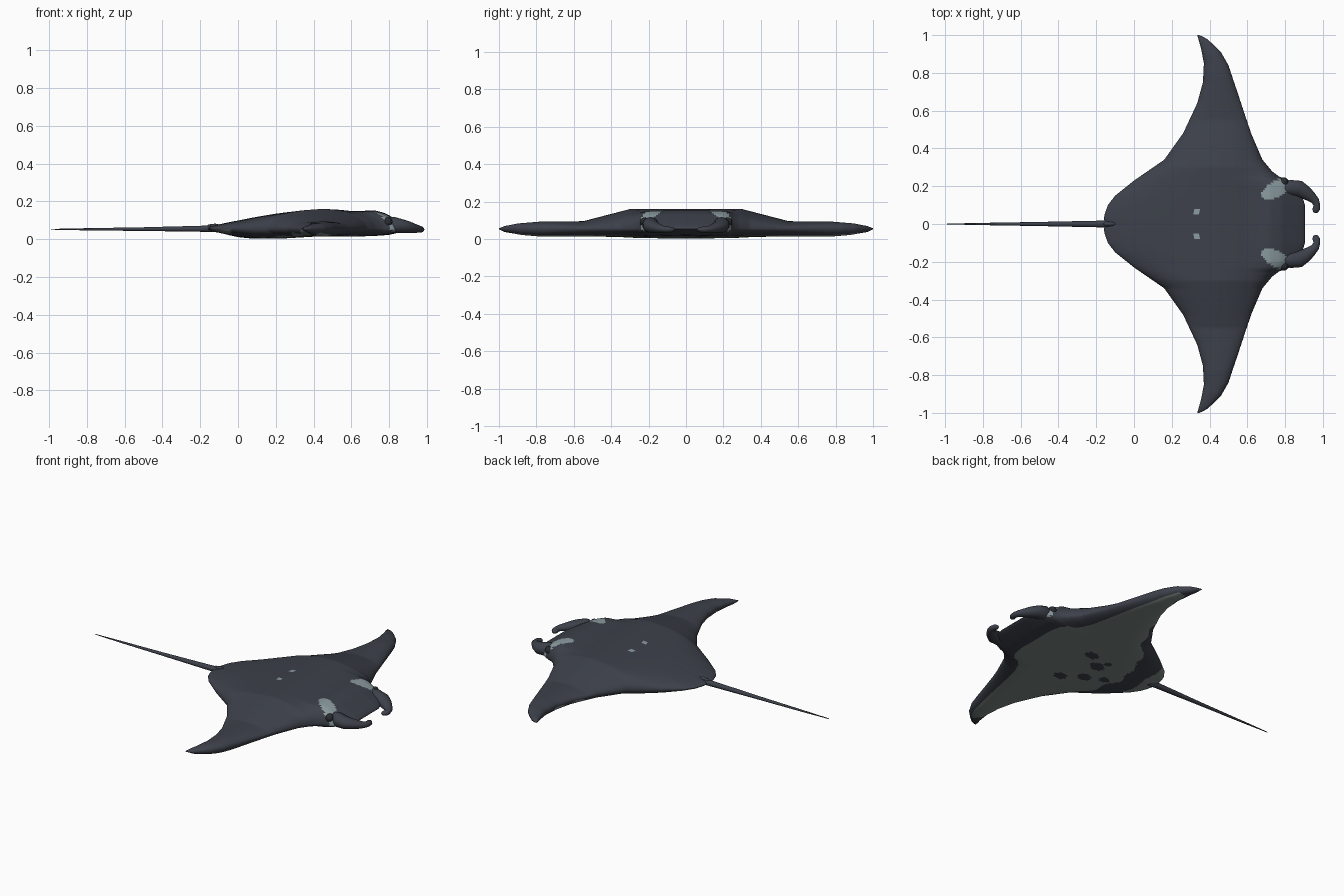
import bpy, bmesh, math
from mathutils import Vector

if "Cube" in bpy.data.objects:
    bpy.data.objects.remove(bpy.data.objects["Cube"])

def material(name, rgb):
    m = bpy.data.materials.new(name)
    m.diffuse_color = (*rgb, 1)
    m.use_nodes = True
    m.node_tree.nodes["Principled BSDF"].inputs["Base Color"].default_value = m.diffuse_color
    return m

DARK = material("dark slate skin", (0.046, 0.052, 0.068))
BELLY = material("grey green belly", (0.20, 0.245, 0.235))
PATCH = material("pale cheek patch", (0.26, 0.33, 0.35))
EYE = material("eye black", (0.022, 0.025, 0.032))

def interp(table, x):
    if x <= table[0][0]:
        return table[0][1]
    for (a, va), (b, vb) in zip(table, table[1:]):
        if x <= b:
            return va + (vb - va) * (x - a) / (b - a)
    return table[-1][1]

def make(name, rings, mats, rule=None):
    """Skin closed rings of points, cap both ends, colour faces by rule."""
    bm = bmesh.new()
    vs = [[bm.verts.new(p) for p in r] for r in rings]
    n = len(rings[0])
    for a, b in zip(vs, vs[1:]):
        for i in range(n):
            j = (i + 1) % n
            bm.faces.new((a[i], a[j], b[j], b[i]))
    bm.faces.new(vs[0])
    bm.faces.new(vs[-1][::-1])
    bmesh.ops.recalc_face_normals(bm, faces=bm.faces)
    for f in bm.faces:
        f.smooth = True
        if rule:
            f.material_index = rule(f)
    me = bpy.data.meshes.new(name)
    bm.to_mesh(me)
    bm.free()
    for m in mats:
        me.materials.append(m)
    ob = bpy.data.objects.new(name, me)
    bpy.context.collection.objects.link(ob)
    return ob

# Body and wings: planform edges by |y|, height profiles by x
MID = 0.055
rear = [(0, -.15), (.03, -.16), (.06, -.153), (.1, -.138), (.15, -.10), (.23, 0), (.34, .16),
        (.48, .26), (.64, .335), (.75, .365), (.85, .37), (.93, .355), (1, .335)]
lead = [(0, .905), (.1, .905), (.15, .89), (.2, .865), (.235, .82), (.25, .77), (.28, .73),
        (.34, .68), (.48, .62), (.66, .56), (.84, .50), (.91, .46), (.95, .42), (.985, .38), (1, .345)]
top = [(-.16, .085), (0, .105), (.2, .135), (.35, .153), (.45, .16), (.53, .156), (.6, .15),
       (.66, .153), (.72, .163), (.78, .155), (.84, .13), (.91, .10)]
bottom = [(-.16, .03), (0, .004), (.08, 0), (.25, .004), (.4, .013), (.8, .013), (.91, .03)]
top_scale = [(0, 1), (.3, 1), (.55, .38), (.78, .36), (.9, .27), (.97, .14), (1, .02)]
low_scale = [(0, 1), (.78, 1), (.88, .8), (.97, .4), (1, .05)]
N, M = 110, 100

def station(y):
    a = abs(y)
    x0, x1 = interp(rear, a), interp(lead, a)
    p = 4 - 1.5 * min(1, a / .5)
    ring = []
    for k in range(2 * N):
        c = -math.cos(math.pi * k / N)
        x = x0 + (x1 - x0) * (c + 1) / 2
        e = math.sqrt(max(0, 1 - abs(c) ** p))
        if k <= N:
            z = MID + (interp(top, x) - MID) * interp(top_scale, a) * e
        else:
            z = MID - (MID - interp(bottom, x)) * interp(low_scale, a) * e
        ring.append((x, y, z))
    return ring

# Colour rules: pale cheeks and back dots on top, belly field with dark spots below
belly_rear = [(0, .08), (.24, .14), (.35, .235), (.45, .28), (.82, .385), (1, .42)]
spots = [(.37, -.21, .032), (.38, .08, .034), (.28, .01, .038), (.26, -.126, .034),
         (.16, -.075, .028), (.25, .07, .02)]

def body_colour(f):
    x, y, z = f.calc_center_median()
    a = abs(y)
    if z > .04:
        dx, dy = x - .757, a - .187
        ca, sa = math.cos(.5), math.sin(.5)
        u, v = dx * ca + dy * sa, dy * ca - dx * sa
        if z > MID and (u / .09) ** 2 + (v / .042) ** 2 < 1:
            return 2
        if .81 < x < .84 and a > .2:
            return 2
        if z > MID and math.hypot(x - .33, a - .065) < .016:
            return 2
    if z < MID - .004:
        x0, x1 = interp(rear, a), interp(lead, a)
        if any(((x - sx) / 1.2) ** 2 + (y - sy) ** 2 < r * r for sx, sy, r in spots):
            return 0
        if x < -.045 + .01 * math.sin(30 * y):
            return 1
        limit = interp(belly_rear, a) + .012 * math.sin(40 * y)
        if x > limit and (x - x0) / (x1 - x0) < .84 and a < .92:
            return 1
    return 0

make("body_and_wings", [station(i / M) for i in range(-M, M + 1)],
     [DARK, BELLY, PATCH], body_colour)

# Tubes with oval sections: (x, y, z, half width, half height)
def tube(name, path, mat, n=20):
    rings = []
    for i, (x, y, z, w, h) in enumerate(path):
        a, b = path[max(i - 1, 0)], path[min(i + 1, len(path) - 1)]
        d = Vector((b[0] - a[0], b[1] - a[1], 0)).normalized()
        side = Vector((-d.y, d.x, 0))
        rings.append([Vector((x, y, z)) + side * w * math.cos(2 * math.pi * k / n)
                      + Vector((0, 0, h * math.sin(2 * math.pi * k / n))) for k in range(n)])
    return make(name, rings, [mat])

# Head fins curling inward, and eyes
fin = [(.78, .185, .075, .03, .04), (.83, .19, .075, .043, .042), (.875, .186, .068, .044, .036),
       (.91, .165, .062, .036, .03), (.94, .142, .056, .027, .023), (.96, .122, .053, .021, .018),
       (.968, .10, .051, .018, .016), (.966, .082, .05, .020, .015), (.958, .068, .05, .016, .012),
       (.953, .061, .05, .005, .005)]
for s, side in ((1, "left"), (-1, "right")):
    tube(side + "_head_fin", [(x, s * y, z, w, h) for x, y, z, w, h in fin], DARK)
    bpy.ops.mesh.primitive_uv_sphere_add(segments=24, ring_count=14, radius=.025,
                                         location=(.792, s * .222, .09))
    eye = bpy.context.object
    eye.name = side + "_eye"
    eye.data.materials.append(EYE)
    bpy.ops.object.shade_smooth()

# Whip tail and small fin at its root
tube("tail", [(-.10, 0, .055, .02, .02), (-.16, 0, .055, .018, .017), (-.5, 0, .053, .011, .010),
              (-.8, 0, .052, .006, .006), (-.99, 0, .052, .002, .002)], DARK, 14)
tube("tail_root_fin", [(-.08, 0, .07, .004, .004), (-.12, 0, .07, .012, .012),
                       (-.155, 0, .066, .008, .012), (-.17, 0, .064, .002, .003)], DARK, 12)
